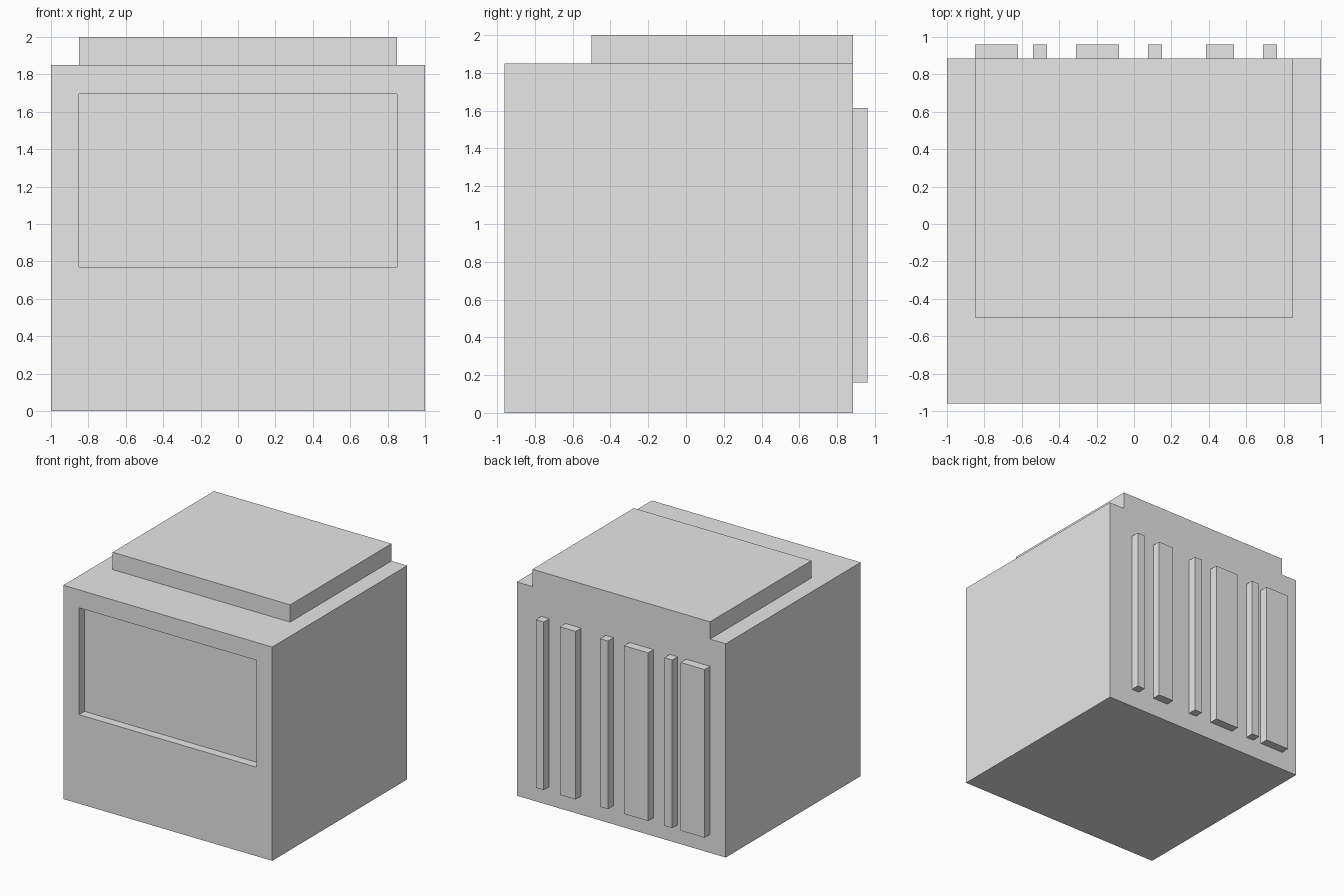
import bpy
import bmesh
from mathutils import Vector

default = bpy.data.objects.get("Cube")
if default:
    bpy.data.objects.remove(default, do_unlink=True)

grey = bpy.data.materials.new("plain_grey")
grey.use_nodes = True
colour = (0.8, 0.8, 0.8, 1)
grey.diffuse_color = colour
grey.node_tree.nodes["Principled BSDF"].inputs["Base Color"].default_value = colour


def box(name, low, high):
    """Axis-aligned box between two corners."""
    low, high = Vector(low), Vector(high)
    bm = bmesh.new()
    bmesh.ops.create_cube(bm, size=1)
    bmesh.ops.scale(bm, vec=high - low, verts=bm.verts)
    bmesh.ops.translate(bm, vec=(low + high) / 2, verts=bm.verts)
    mesh = bpy.data.meshes.new(name)
    bm.to_mesh(mesh)
    bm.free()
    mesh.materials.append(grey)
    obj = bpy.data.objects.new(name, mesh)
    bpy.context.collection.objects.link(obj)
    return obj


FRONT, BACK, BACK_BAR = -0.96, 0.885, 0.96
BODY_TOP, PANEL = 1.85, 0.85

# Main cabinet
body = box("body", (-1, FRONT, 0), (1, BACK, BODY_TOP))

# Recessed front panel
cutter = box("front_recess_cutter", (-PANEL, FRONT - 0.1, 0.77), (PANEL, FRONT + 0.075, 1.695))
cutter.hide_render = True
cutter.hide_viewport = True
cutter.display_type = 'WIRE'
recess = body.modifiers.new("front_recess", 'BOOLEAN')
recess.operation = 'DIFFERENCE'
recess.solver = 'EXACT'
recess.object = cutter

# Raised slab on top, flush with the back
box("top_slab", (-PANEL, -0.5, BODY_TOP), (PANEL, BACK, 2))

# Vertical bars on the back: left and right edges
bars = [(-0.85, -0.62), (-0.54, -0.465), (-0.31, -0.08),
        (0.075, 0.15), (0.385, 0.535), (0.69, 0.765)]
for i, (x0, x1) in enumerate(bars, 1):
    box(f"back_bar_{i}", (x0, BACK, 0.16), (x1, BACK_BAR, 1.615))
